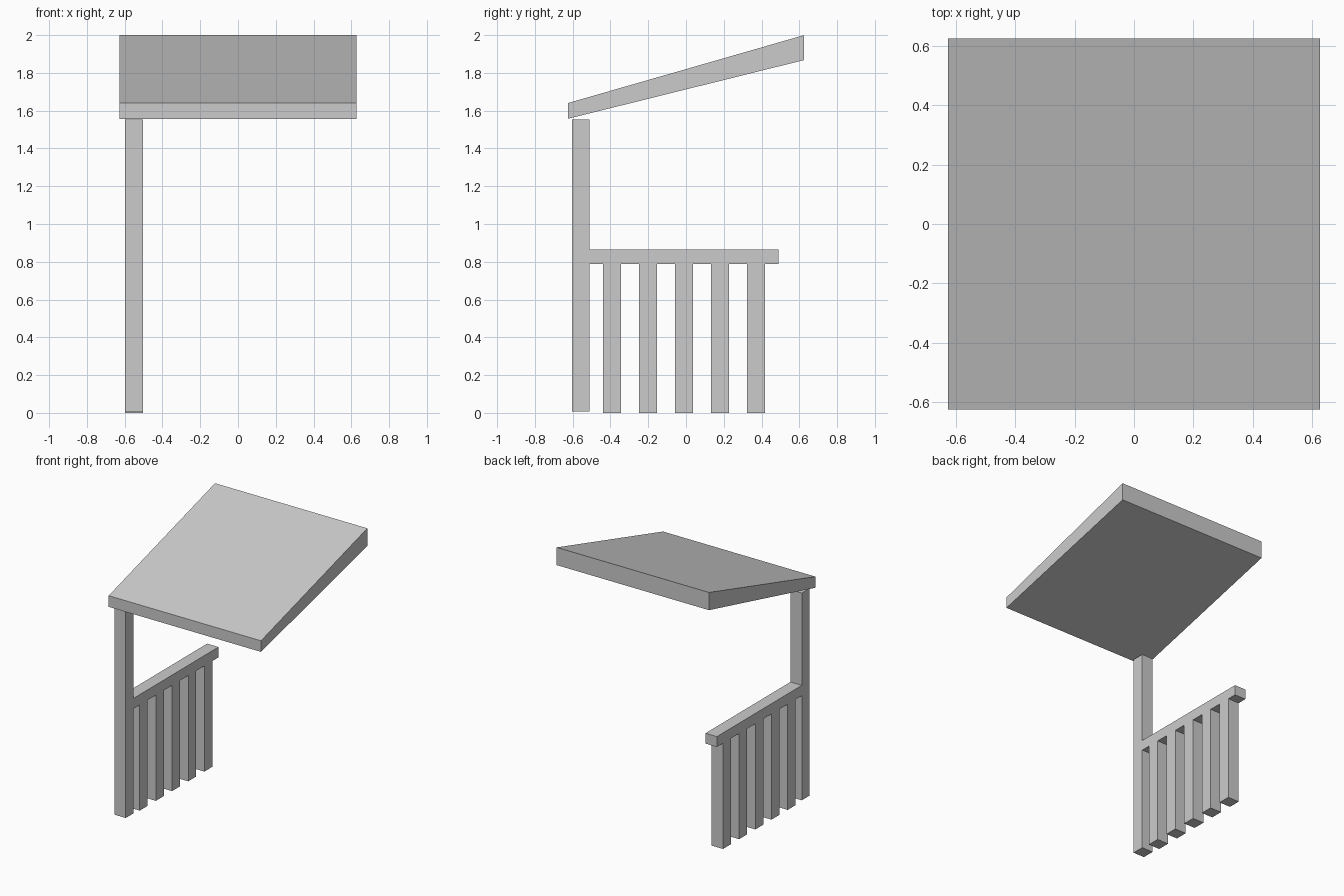
import bpy
import bmesh

old = bpy.data.objects.get("Cube")
if old:
    bpy.data.objects.remove(old, do_unlink=True)

grey = bpy.data.materials.new("light grey")
grey.use_nodes = True
colour = (0.6, 0.6, 0.6, 1)
grey.diffuse_color = colour
grey.node_tree.nodes["Principled BSDF"].inputs["Base Color"].default_value = colour


def prism(name, x0, x1, profile):
    """Extrude a (y, z) outline along x."""
    bm = bmesh.new()
    face = bm.faces.new([bm.verts.new((x0, y, z)) for y, z in profile])
    side = bmesh.ops.extrude_face_region(bm, geom=[face])["geom"]
    verts = [v for v in side if isinstance(v, bmesh.types.BMVert)]
    bmesh.ops.translate(bm, verts=verts, vec=(x1 - x0, 0, 0))
    bmesh.ops.recalc_face_normals(bm, faces=bm.faces)
    mesh = bpy.data.meshes.new(name)
    bm.to_mesh(mesh)
    bm.free()
    mesh.materials.append(grey)
    obj = bpy.data.objects.new(name, mesh)
    bpy.context.collection.objects.link(obj)
    return obj


def box(name, y0, y1, z0, z1):
    """Block in the plane of the railing."""
    return prism(name, -0.597, -0.503, [(y0, z0), (y1, z0), (y1, z1), (y0, z1)])


# Sloping roof slab, thicker at the back, with upright ends
prism("roof", -0.628, 0.628,
      [(-0.626, 1.557), (0.626, 1.868), (0.626, 2.0), (-0.626, 1.64)])

# Corner post and handrail
box("post", -0.604, -0.511, 0.008, 1.553)
box("handrail", -0.511, 0.489, 0.788, 0.865)

# Evenly spaced balusters under the handrail
for i in range(5):
    y = -0.392 + i * 0.1905
    box(f"baluster_{i + 1}", y - 0.047, y + 0.047, 0, 0.788)
